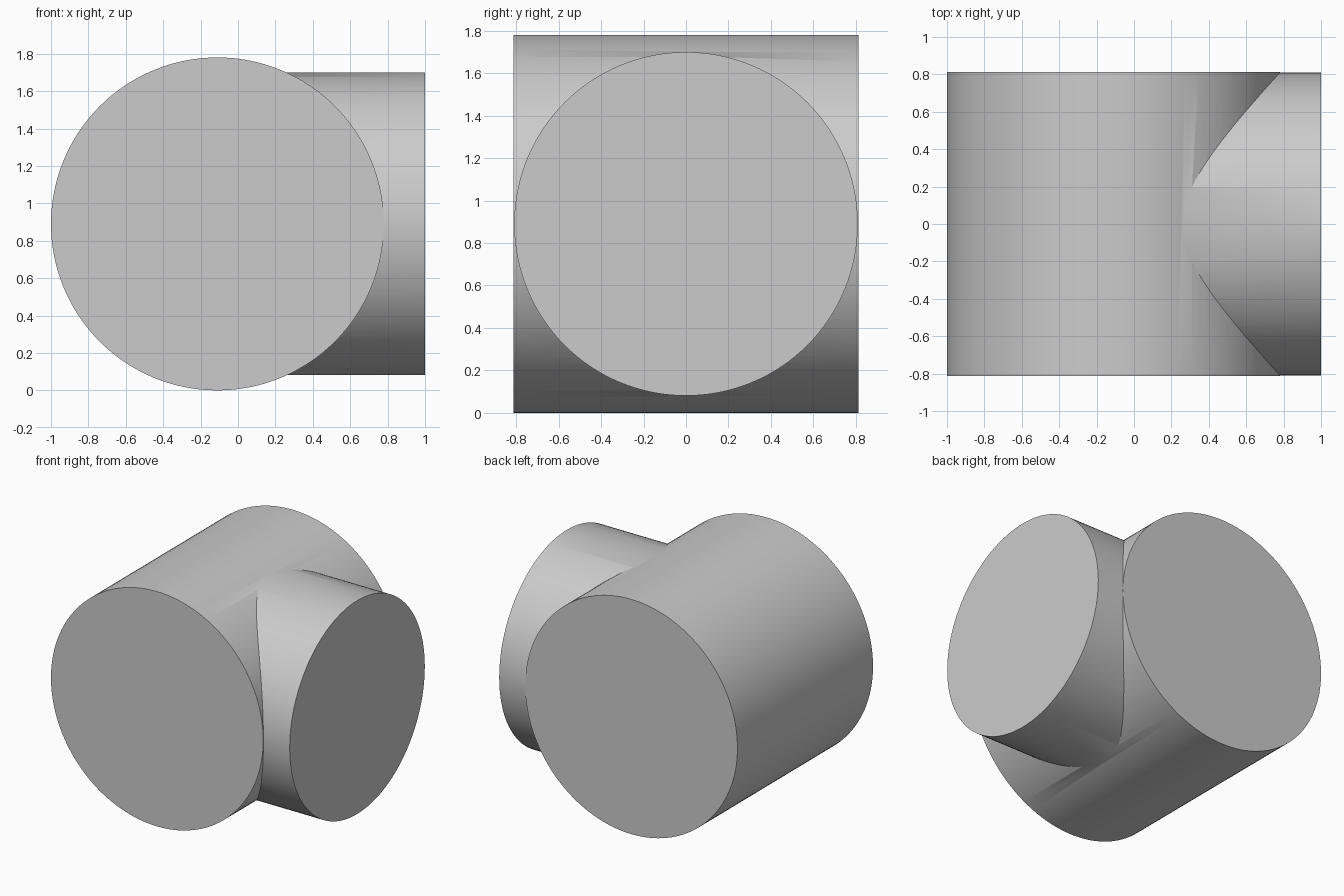
import bpy
import math

cube = bpy.data.objects.get("Cube")
if cube:
    bpy.data.objects.remove(cube, do_unlink=True)

# Single grey material
grey = bpy.data.materials.new("plain_grey")
grey.use_nodes = True
colour = (0.6, 0.6, 0.6, 1)
grey.diffuse_color = colour
grey.node_tree.nodes["Principled BSDF"].inputs["Base Color"].default_value = colour

AXIS_Z = 0.89


def cylinder(name, radius, length, centre, rotation):
    bpy.ops.mesh.primitive_cylinder_add(
        vertices=128, radius=radius, depth=length, location=centre, rotation=rotation)
    obj = bpy.context.object
    obj.name = name
    obj.data.materials.append(grey)
    bpy.ops.object.transform_apply(location=False, rotation=True, scale=True)
    return obj


# Branch running sideways out of the main drum
branch = cylinder("branch_cylinder", 0.809, 1.11, (0.445, 0, AXIS_Z), (0, math.pi / 2, 0))

# Main drum running front to back
drum = cylinder("tee_body", 0.89, 1.624, (-0.11, 0, AXIS_Z), (math.pi / 2, 0, 0))

# Weld the two into one tee-shaped solid
union = drum.modifiers.new("join_branch", "BOOLEAN")
union.operation = "UNION"
union.solver = "EXACT"
union.object = branch
bpy.ops.object.modifier_apply(modifier=union.name)
bpy.data.objects.remove(branch, do_unlink=True)

bpy.ops.object.shade_smooth_by_angle(angle=math.radians(30))
